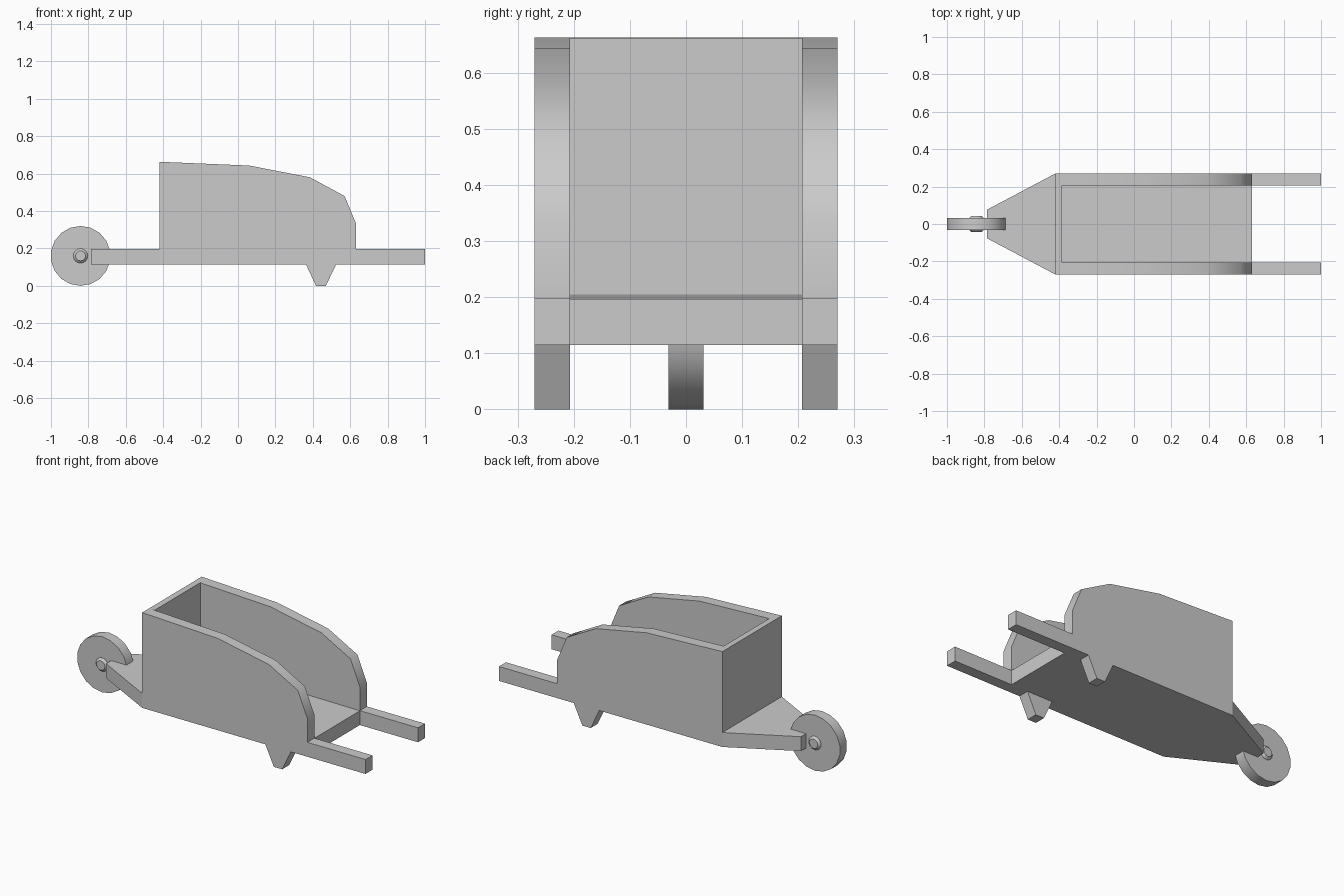
import bpy, bmesh
from math import radians, pi
from mathutils import Matrix

if "Cube" in bpy.data.objects:
    bpy.data.objects.remove(bpy.data.objects["Cube"])


def finish(name, bm, angle):
    bmesh.ops.recalc_face_normals(bm, faces=bm.faces)
    mesh = bpy.data.meshes.new(name)
    bm.to_mesh(mesh)
    bm.free()
    ob = bpy.data.objects.new(name, mesh)
    bpy.context.collection.objects.link(ob)
    bpy.ops.object.select_all(action='DESELECT')
    ob.select_set(True)
    bpy.context.view_layer.objects.active = ob
    bpy.ops.object.shade_smooth_by_angle(angle=radians(angle))
    return ob


def prism(name, pts, axis, lo, hi):
    """Extrude an outline along y (outline in xz) or z (outline in xy)."""
    bm = bmesh.new()
    place = (lambda a, b: (a, lo, b)) if axis == 'y' else (lambda a, b: (a, b, lo))
    face = bm.faces.new([bm.verts.new(place(a, b)) for a, b in pts])
    ext = bmesh.ops.extrude_face_region(bm, geom=[face])
    move = (0, hi - lo, 0) if axis == 'y' else (0, 0, hi - lo)
    bmesh.ops.translate(bm, vec=move,
                        verts=[v for v in ext['geom'] if isinstance(v, bmesh.types.BMVert)])
    return finish(name, bm, 40)


def disc(name, radius, width, sides, bevel=0.0):
    """Cylinder lying along y at the axle."""
    bm = bmesh.new()
    rot = Matrix.Translation((-0.842, 0, 0.16)) @ Matrix.Rotation(pi / 2, 4, 'X')
    bmesh.ops.create_cone(bm, cap_ends=True, segments=sides, radius1=radius,
                          radius2=radius, depth=width, matrix=rot)
    if bevel:
        rims = [e for e in bm.edges if any(len(f.verts) > 4 for f in e.link_faces)]
        bmesh.ops.bevel(bm, geom=rims, offset=bevel, segments=1, affect='EDGES')
    return finish(name, bm, 30)


# side boards: wall, handle and leg cut from one outline
side = prism("side_board_with_handle_and_leg", [
    (-0.42, 0.115), (0.363, 0.115), (0.417, 0), (0.47, 0), (0.525, 0.115),
    (1.0, 0.115), (1.0, 0.198), (0.63, 0.198), (0.63, 0.335), (0.57, 0.48),
    (0.385, 0.58), (0.06, 0.643), (-0.42, 0.663)], 'y', 0.207, 0.27)
mirror = side.modifiers.new("mirror", 'MIRROR')
mirror.use_axis = (False, True, False)

# floor and front board
prism("floor_and_front_board", [
    (-0.42, 0.115), (0.63, 0.115), (0.63, 0.197), (-0.385, 0.205),
    (-0.385, 0.662), (-0.42, 0.663)], 'y', -0.207, 0.207)

# tapered nose carrying the wheel
prism("nose", [(-0.785, -0.077), (-0.42, -0.27), (-0.42, 0.27), (-0.785, 0.077)],
      'z', 0.115, 0.198)

# wheel and hub
disc("wheel", 0.16, 0.062, 18)
disc("hub", 0.039, 0.088, 16, 0.012)
